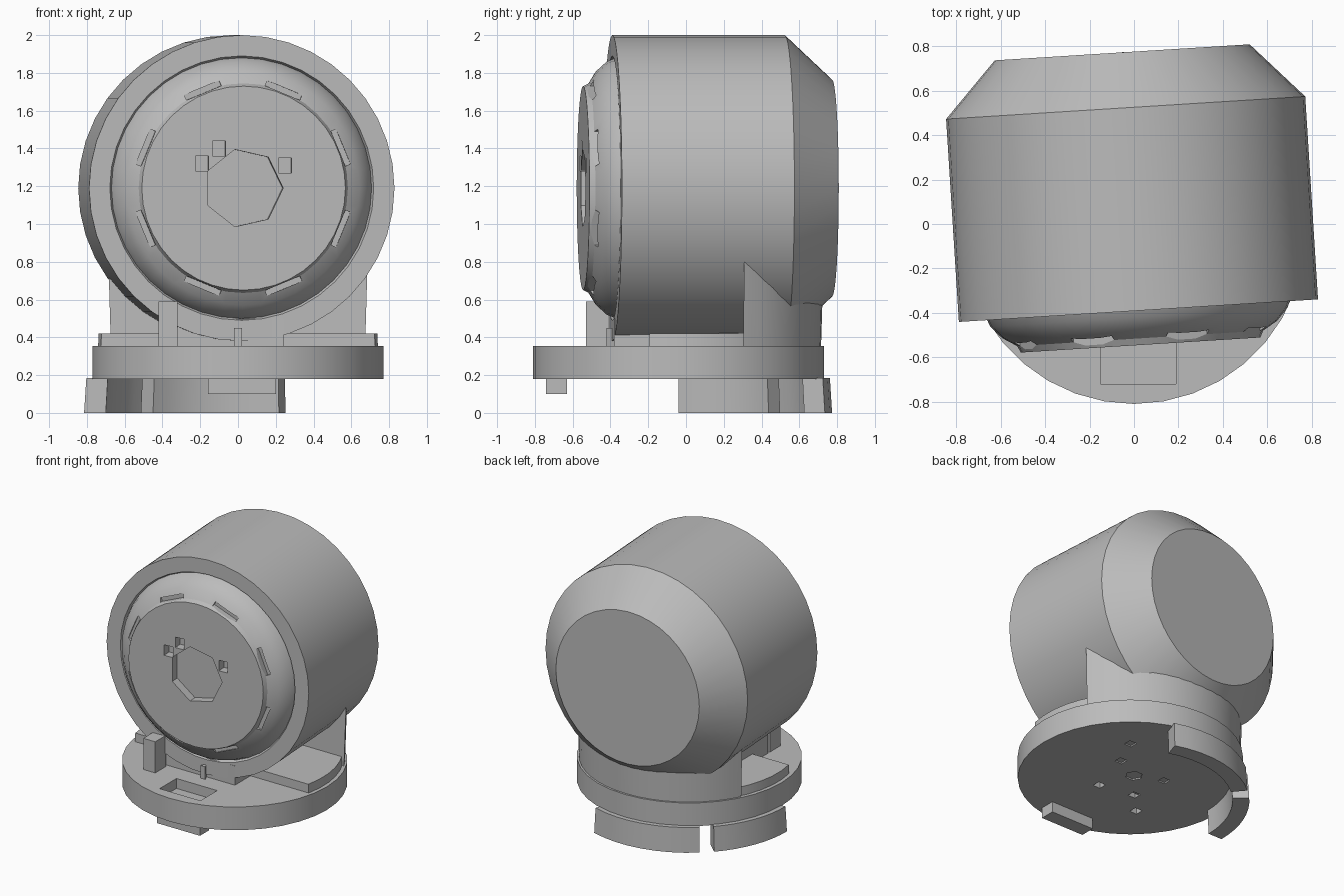
import bpy, bmesh, math
from mathutils import Matrix

if "Cube" in bpy.data.objects:
    bpy.data.objects.remove(bpy.data.objects["Cube"])

grey = bpy.data.materials.new("plain_grey")
grey.diffuse_color = (0.5, 0.5, 0.5, 1)
grey.use_nodes = True
grey.node_tree.nodes["Principled BSDF"].inputs["Base Color"].default_value = grey.diffuse_color

# Drum frame: axis along y, turned slightly about z
DRUM = Matrix.Translation((0.02, -0.39, 1.19)) @ Matrix.Rotation(math.radians(3.6), 4, 'Z')


def finish(name, bm, matrix=None):
    bmesh.ops.recalc_face_normals(bm, faces=bm.faces)
    me = bpy.data.meshes.new(name)
    bm.to_mesh(me)
    bm.free()
    me.materials.append(grey)
    if matrix:
        me.transform(matrix)
    ob = bpy.data.objects.new(name, me)
    bpy.context.collection.objects.link(ob)
    return ob


def prism(name, pts, z0, z1, top=1.0, matrix=None):
    bm = bmesh.new()
    lo = [bm.verts.new((x, y, z0)) for x, y in pts]
    hi = [bm.verts.new((x * top, y * top, z1)) for x, y in pts]
    bm.faces.new(lo)
    bm.faces.new(hi)
    n = len(pts)
    for i in range(n):
        j = (i + 1) % n
        bm.faces.new((lo[i], lo[j], hi[j], hi[i]))
    return finish(name, bm, matrix)


def box(name, x0, x1, y0, y1, z0, z1, matrix=None):
    return prism(name, [(x0, y0), (x1, y0), (x1, y1), (x0, y1)], z0, z1, 1.0, matrix)


def arc(r, a0, a1, n, cy=-0.04):
    return [(r * math.cos(math.radians(a0 + (a1 - a0) * i / n)),
             cy + r * math.sin(math.radians(a0 + (a1 - a0) * i / n))) for i in range(n + 1)]


def lathe(name, profile, n, matrix):
    bm = bmesh.new()
    rings = [[bm.verts.new((r * math.cos(2 * math.pi * i / n), d, r * math.sin(2 * math.pi * i / n)))
              for i in range(n)] for r, d in profile]
    for a, b in zip(rings, rings[1:]):
        for i in range(n):
            j = (i + 1) % n
            bm.faces.new((a[i], a[j], b[j], b[i]))
    bm.faces.new(rings[0])
    bm.faces.new(rings[-1])
    return finish(name, bm, matrix)


def activate(ob):
    bpy.ops.object.select_all(action='DESELECT')
    ob.select_set(True)
    bpy.context.view_layer.objects.active = ob


def cut(ob, cutters):
    activate(ob)
    for c in cutters:
        m = ob.modifiers.new("cut", 'BOOLEAN')
        m.operation = 'DIFFERENCE'
        m.solver = 'EXACT'
        m.object = c
        bpy.ops.object.modifier_apply(modifier=m.name)
        bpy.data.objects.remove(c)


def smooth(ob, angle=25):
    activate(ob)
    bpy.ops.object.shade_smooth_by_angle(angle=math.radians(angle))


# Drum with stepped front face and chamfered back
drum = lathe("drum", [(0.54, -0.155), (0.555, -0.125), (0.62, -0.085), (0.67, -0.03), (0.69, 0.02),
                      (0.70, 0.0), (0.81, 0.0), (0.81, 0.915), (0.575, 1.165)], 40, DRUM)

# Seven-sided socket, corner notches and slits in the front face
socket = lathe("socket_cutter", [(0.21, -0.3), (0.21, -0.09)], 7, DRUM)
cutters = [socket]
for x, z in ((-0.13, 0.21), (-0.22, 0.13), (0.22, 0.12)):
    cutters.append(box("notch_cutter", x - 0.035, x + 0.035, -0.3, -0.09, z - 0.04, z + 0.04, DRUM))
for k in range(8):
    turn = Matrix.Rotation(math.radians(22.5 + 45 * k), 4, 'Y')
    cutters.append(box("slit_cutter", 0.545, 0.575, -0.3, -0.10, -0.1, 0.1, DRUM @ turn))
cut(drum, cutters)
smooth(drum)

# Round base plate with a front pocket and holes underneath
plate = prism("base_plate", arc(0.77, 0, 350, 35), 0.18, 0.355)
holes = [box("pocket_cutter", -0.15, 0.19, -0.72, -0.52, 0.28, 0.5),
         prism("centre_hole_cutter", arc(0.06, 0, 300, 5, 0.0), 0.1, 0.27)]
for x, y in ((0.2, 0.1), (-0.2, 0.08), (0.1, -0.25), (-0.17, -0.2), (0.3, 0.32), (-0.32, -0.36)):
    holes.append(box("hole_cutter", x - 0.03, x + 0.03, y - 0.03, y + 0.03, 0.1, 0.24))
cut(plate, holes)
smooth(plate)

# Neck: low collar and taller rear support
smooth(prism("neck_collar", arc(0.75, -12, 192, 24), 0.19, 0.42, 0.985))
smooth(prism("neck_support", arc(0.75, 27, 153, 18), 0.19, 0.88, 1.03))
box("neck_core", -0.42, 0.24, -0.38, 0.4, 0.33, 0.5)

# Front post and small catch
box("front_post", -0.42, -0.32, -0.53, -0.40, 0.34, 0.59)
prism("front_catch", [(-0.02, -0.42), (0.02, -0.42), (0.0, -0.37)], 0.35, 0.45)

# Curved ledges and front peg under the base
for name, a0, a1 in (("rear_ledge", 72, 130), ("side_ledge", 137, 180)):
    smooth(prism(name, arc(0.815, a0, a1, 8) + arc(0.70, a1, a0, 8), 0.0, 0.185, 0.985))
box("front_peg", -0.16, 0.2, -0.74, -0.63, 0.10, 0.19)
